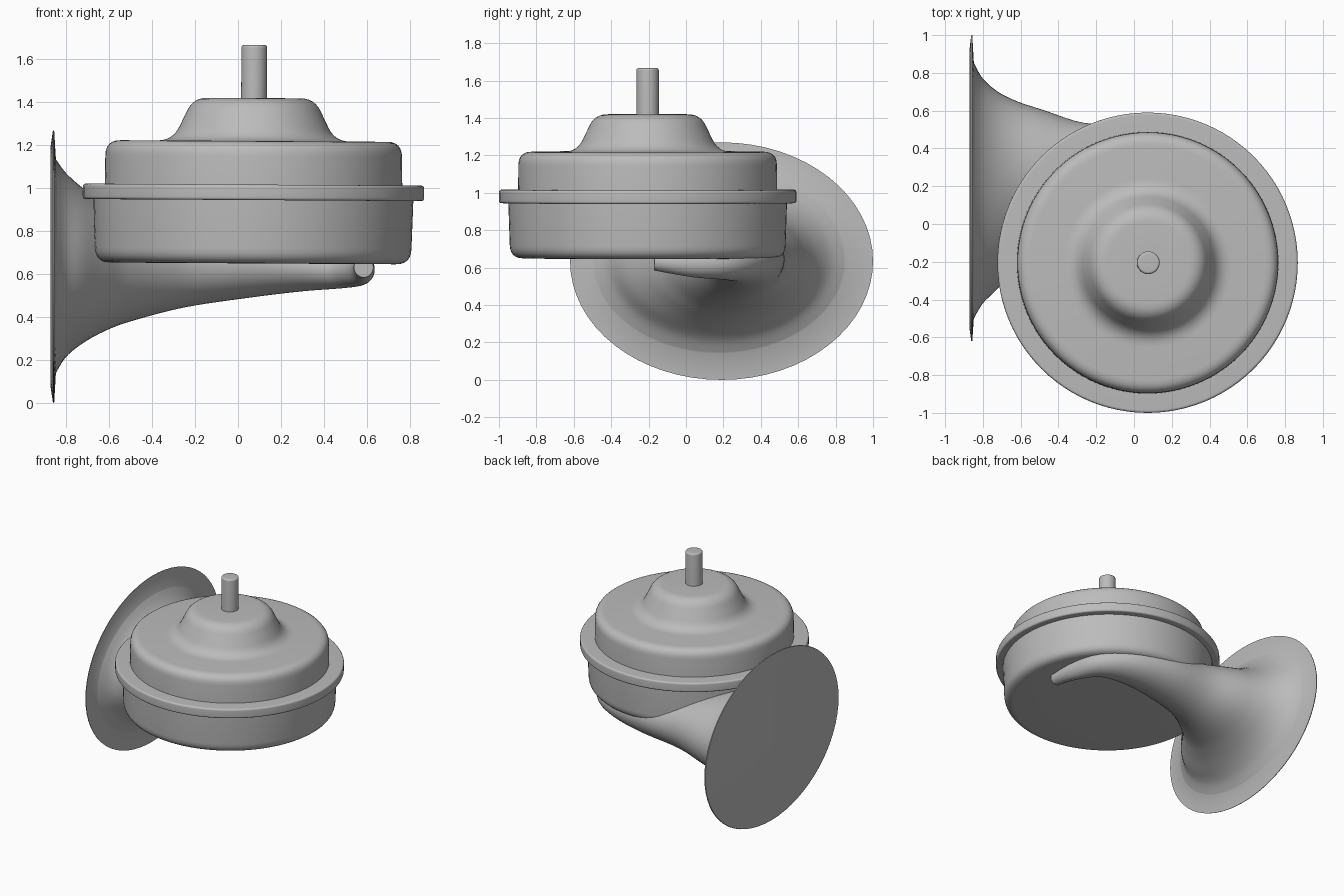
import bpy, bmesh, math
from mathutils import Vector

old = bpy.data.objects.get("Cube")
if old:
    bpy.data.objects.remove(old, do_unlink=True)

# Single painted-metal colour
GREY = (0.5, 0.5, 0.5, 1)
metal = bpy.data.materials.new("plain_grey")
metal.use_nodes = True
metal.diffuse_color = GREY
metal.node_tree.nodes["Principled BSDF"].inputs["Base Color"].default_value = GREY


def skin(name, rings):
    """Join equal-length rings of points into one closed, smooth shell."""
    bm = bmesh.new()
    loops = [[bm.verts.new(p) for p in ring] for ring in rings]
    n = len(loops[0])
    for a, b in zip(loops, loops[1:]):
        for i in range(n):
            j = (i + 1) % n
            bm.faces.new((a[i], a[j], b[j], b[i]))
    bm.faces.new(loops[0][::-1])
    bm.faces.new(loops[-1])
    bmesh.ops.recalc_face_normals(bm, faces=bm.faces)
    mesh = bpy.data.meshes.new(name)
    bm.to_mesh(mesh)
    bm.free()
    mesh.materials.append(metal)
    obj = bpy.data.objects.new(name, mesh)
    bpy.context.collection.objects.link(obj)
    bpy.ops.object.select_all(action='DESELECT')
    obj.select_set(True)
    bpy.context.view_layer.objects.active = obj
    bpy.ops.object.shade_smooth_by_angle(angle=math.radians(35))
    return obj


def rounded(corners, steps=6):
    """Round each (radius, height, fillet) corner of an open profile."""
    pts = [Vector(c[:2]) for c in corners]
    out = [pts[0]]
    for k in range(1, len(pts) - 1):
        p, f = pts[k], corners[k][2]
        if not f:
            out.append(p)
            continue
        a = p + (pts[k - 1] - p).normalized() * f
        b = p + (pts[k + 1] - p).normalized() * f
        for s in range(steps + 1):
            t = s / steps
            out.append(a * (1 - t) ** 2 + p * 2 * t * (1 - t) + b * t * t)
    return out + [pts[-1]]


def lathe(name, corners, sides=96):
    rings = []
    for r, z in rounded(corners):
        rings.append([(r * math.cos(math.tau * i / sides),
                       r * math.sin(math.tau * i / sides), z) for i in range(sides)])
    obj = skin(name, rings)
    # The whole housing leans very slightly
    obj.location = (0.066, -0.205, 0)
    obj.rotation_euler.y = math.radians(0.35)
    return obj


# Housing: lower can, clamping flange, upper can, dome and stud
lathe("lower_can", [(0.3, 0.65, 0), (0.735, 0.65, 0.07), (0.745, 0.95, 0), (0.7, 0.95, 0)])
lathe("clamp_flange", [(0.6, 0.945, 0), (0.795, 0.945, 0.015),
                       (0.795, 1.017, 0.015), (0.6, 1.017, 0)])
lathe("upper_can", [(0.65, 1, 0), (0.693, 1, 0), (0.69, 1.22, 0.07), (0.378, 1.22, 0.07),
                    (0.282, 1.42, 0.065), (0.1, 1.42, 0)])
lathe("mounting_stud", [(0.06, 1.4, 0), (0.06, 1.667, 0.014), (0.02, 1.667, 0)], 32)

# Trumpet stations from tail tip to bell: x, y, half width, bottom, top
stations = [Vector(s) for s in (
    (0.585, -0.17, 0.045, 0.585, 0.68),
    (0.575, 0.03, 0.06, 0.55, 0.69),
    (0.49, 0.21, 0.1, 0.535, 0.71),
    (0.3, 0.3, 0.15, 0.52, 0.75),
    (0.05, 0.33, 0.19, 0.49, 0.8),
    (-0.25, 0.31, 0.225, 0.445, 0.84),
    (-0.5, 0.265, 0.345, 0.38, 0.9),
    (-0.62, 0.22, 0.43, 0.335, 0.94),
    (-0.72, 0.18, 0.52, 0.28, 1.0),
    (-0.8, 0.175, 0.595, 0.215, 1.07),
    (-0.848, 0.177, 0.678, 0.14, 1.135))]
rim = [Vector(s) for s in (
    (-0.856, 0.19, 0.81, 0, 1.27),
    (-0.862, 0.19, 0.808, 0.002, 1.268),
    (-0.872, 0.185, 0.73, 0.07, 1.2),
    (-0.867, 0.18, 0.68, 0.13, 1.14))]


def spline(pts, steps=5):
    """Smooth path through the stations."""
    out = []
    for k in range(len(pts) - 1):
        p0, p1, p2 = pts[max(k - 1, 0)], pts[k], pts[k + 1]
        p3 = pts[min(k + 2, len(pts) - 1)]
        for s in range(steps):
            t = s / steps
            out.append(p1 + (p2 - p0) * (t / 2)
                       + (p0 * 2 - p1 * 5 + p2 * 4 - p3) * (t * t / 2)
                       + (p1 * 3 - p0 - p2 * 3 + p3) * (t ** 3 / 2))
    return out + [pts[-1]]


def trumpet_rings(path, sides=64):
    rings = []
    for k, (x, y, w, low, high) in enumerate(path):
        d = path[min(k + 1, len(path) - 1)] - path[max(k - 1, 0)]
        # Bell sections face straight along x, tail sections follow the curl
        follow = min(max((x + 0.4) / 0.4, 0), 1)
        side = Vector((-d[1] * follow, d[0])).normalized()
        ring = []
        for i in range(sides):
            a = math.tau * i / sides
            c = w * math.cos(a)
            z = (low + high) / 2 + (high - low) / 2 * math.sin(a)
            ring.append((x + side.x * c, y + side.y * c, z))
        rings.append(ring)
    return rings


skin("trumpet", trumpet_rings(spline(stations) + rim))
